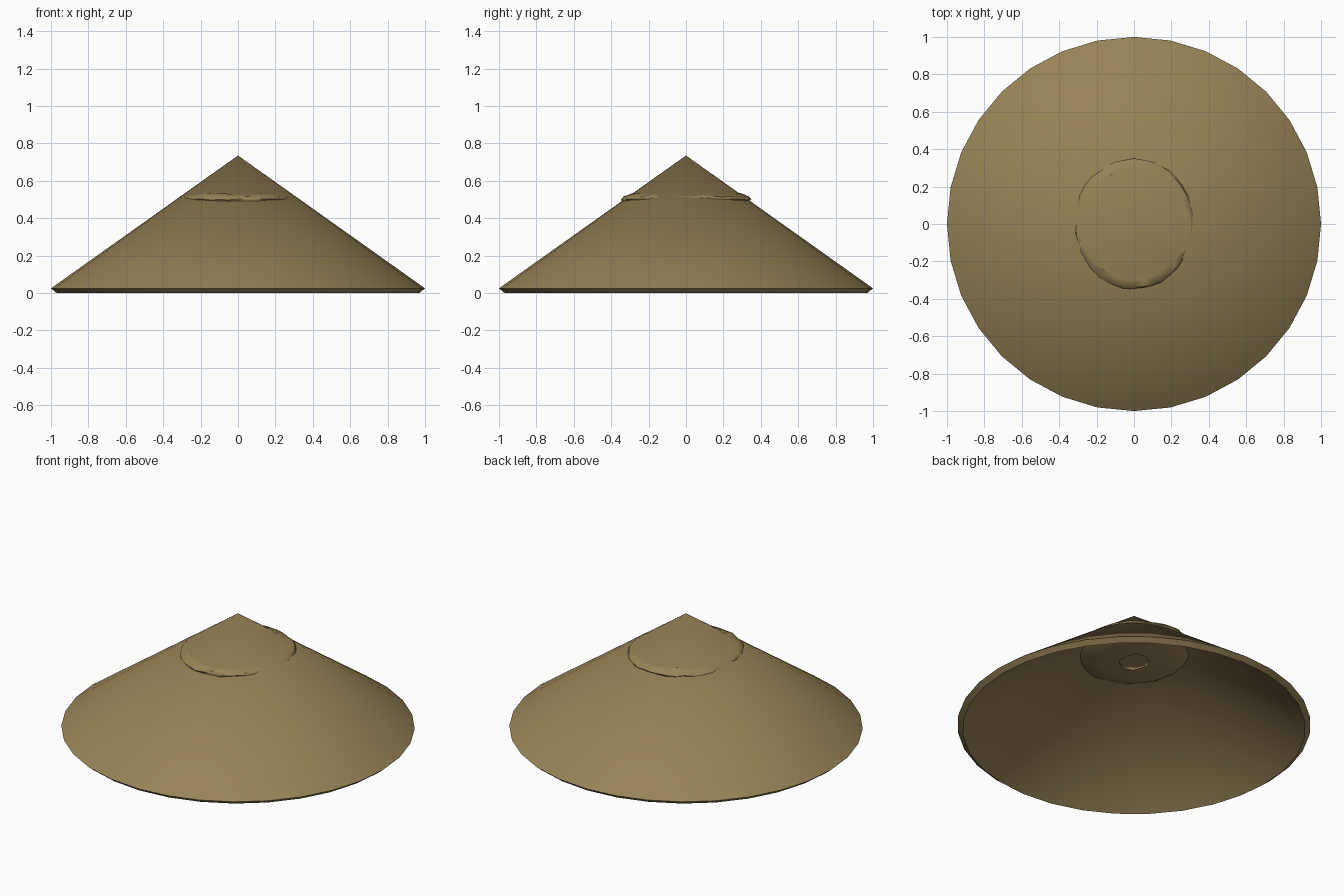
import bpy
import bmesh
import math
import random

random.seed(4)
cube = bpy.data.objects.get("Cube")
if cube:
    bpy.data.objects.remove(cube, do_unlink=True)

STRAW = (0.31, 0.225, 0.093, 1)
straw = bpy.data.materials.new("woven straw")
straw.use_nodes = True
straw.diffuse_color = STRAW
straw.node_tree.nodes["Principled BSDF"].inputs["Base Color"].default_value = STRAW


def lathe(name, profile, sides, closed=False, squash=1.0, wobble=0.0):
    """Spin (radius, z) points around z; zero radius makes a single pole."""
    bm = bmesh.new()
    rings = []
    for r, z in profile:
        if r == 0:
            rings.append([bm.verts.new((0, 0, z))] * sides)
            continue
        ring = []
        for i in range(sides):
            a = math.tau * i / sides
            rr = r + random.uniform(-wobble, wobble)
            zz = z + random.uniform(-wobble, wobble) * 0.6
            ring.append(bm.verts.new((rr * squash * math.cos(a), rr * math.sin(a), zz)))
        rings.append(ring)
    pairs = list(zip(rings, rings[1:]))
    if closed:
        pairs.append((rings[-1], rings[0]))
    for lower, upper in pairs:
        for i in range(sides):
            j = (i + 1) % sides
            corners = [lower[i], lower[j], upper[j], upper[i]]
            bm.faces.new(list(dict.fromkeys(corners)))
    bmesh.ops.recalc_face_normals(bm, faces=bm.faces)
    mesh = bpy.data.meshes.new(name)
    bm.to_mesh(mesh)
    bm.free()
    mesh.materials.append(straw)
    obj = bpy.data.objects.new(name, mesh)
    bpy.context.collection.objects.link(obj)
    bpy.ops.object.select_all(action="DESELECT")
    obj.select_set(True)
    bpy.context.view_layer.objects.active = obj
    bpy.ops.object.shade_smooth_by_angle(angle=math.radians(35))
    return obj


# Conical shell with a bevelled rim and a hollow underside
lathe("hat_shell", [(0, 0.735), (1, 0.025), (0.97, 0), (0, 0.69)], 32)

# Oval inner head band: sagging underside with a ragged hole, lip poking through the shell
lathe("head_band",
      [(0.085, 0.435), (0.2, 0.445), (0.31, 0.465), (0.34, 0.488), (0.348, 0.5),
       (0.335, 0.516), (0.295, 0.532), (0.25, 0.525), (0.18, 0.475), (0.09, 0.45)],
      40, closed=True, squash=0.925, wobble=0.005)
